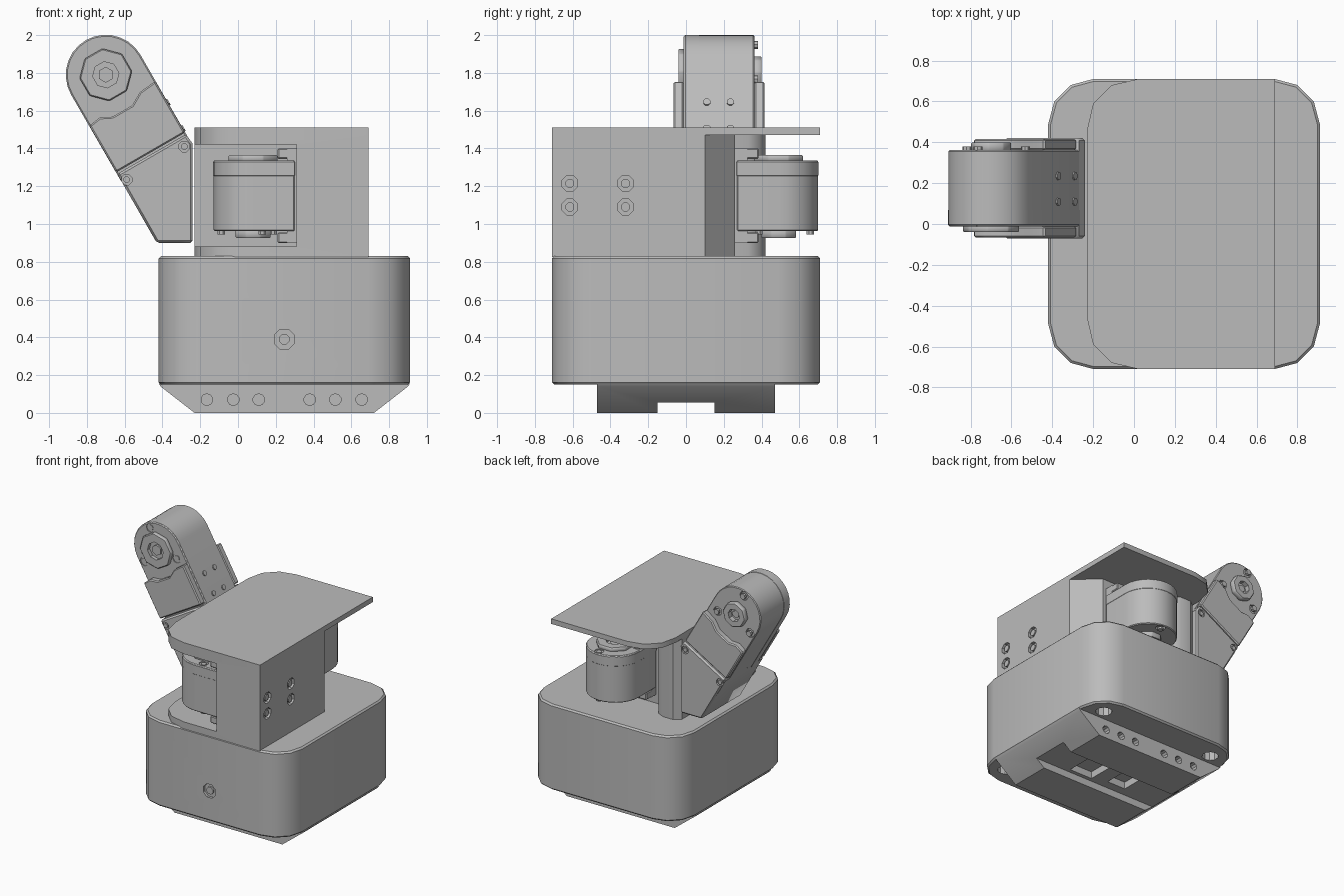
import bpy, bmesh, math
from mathutils import Matrix, Vector

if "Cube" in bpy.data.objects:
    bpy.data.objects.remove(bpy.data.objects["Cube"], do_unlink=True)

GREY = (0.5, 0.5, 0.5, 1.0)
mat = bpy.data.materials.new("light grey plastic")
mat.use_nodes = True
mat.diffuse_color = GREY
bsdf = next(n for n in mat.node_tree.nodes if n.type == 'BSDF_PRINCIPLED')
bsdf.inputs["Base Color"].default_value = GREY

# Frames map a profile (u, v, extrusion) to world axes
AXES = {
    'X': Matrix(((0, 0, 1), (1, 0, 0), (0, 1, 0))).to_4x4(),
    'Y': Matrix(((1, 0, 0), (0, 0, 1), (0, 1, 0))).to_4x4(),
    'Z': Matrix.Identity(4),
}


def prism(name, pts, lo, hi, frame='Z'):
    m = AXES[frame] if isinstance(frame, str) else frame
    bm = bmesh.new()
    rings = [[bm.verts.new(m @ Vector((u, v, w))) for u, v in pts] for w in (lo, hi)]
    bm.faces.new(rings[0])
    bm.faces.new(rings[1])
    n = len(pts)
    for i in range(n):
        j = (i + 1) % n
        bm.faces.new((rings[0][i], rings[0][j], rings[1][j], rings[1][i]))
    bmesh.ops.recalc_face_normals(bm, faces=bm.faces)
    me = bpy.data.meshes.new(name)
    bm.to_mesh(me)
    bm.free()
    me.materials.append(mat)
    ob = bpy.data.objects.new(name, me)
    bpy.context.collection.objects.link(ob)
    return ob


def ngon(u, v, r, n=8):
    step = 2 * math.pi / n
    return [(u + r * math.cos((i + .5) * step), v + r * math.sin((i + .5) * step)) for i in range(n)]


def rect(u0, v0, u1, v1):
    return [(u0, v0), (u1, v0), (u1, v1), (u0, v1)]


def rounded(u0, v0, u1, v1, r, seg=3):
    pts = []
    for k, (cu, cv) in enumerate(((u1 - r, v1 - r), (u0 + r, v1 - r), (u0 + r, v0 + r), (u1 - r, v0 + r))):
        for i in range(seg + 1):
            a = (k + i / seg) * math.pi / 2
            pts.append((cu + r * math.cos(a), cv + r * math.sin(a)))
    return pts


def finish(ob, bevel=0, cutters=(), joined=()):
    """Bevel, join and cut an object, then shade it."""
    if bevel:
        b = ob.modifiers.new("edge", 'BEVEL')
        b.width, b.segments, b.limit_method = bevel, 1, 'ANGLE'
        b.angle_limit = math.radians(40)
    for op, tools in (('UNION', joined), ('DIFFERENCE', cutters)):
        for c in tools:
            c.hide_render = True
            m = ob.modifiers.new(c.name, 'BOOLEAN')
            m.operation, m.object, m.solver = op, c, 'EXACT'
    dg = bpy.context.evaluated_depsgraph_get()
    me = bpy.data.meshes.new_from_object(ob.evaluated_get(dg))
    ob.modifiers.clear()
    ob.data = me
    for c in (*cutters, *joined):
        bpy.data.objects.remove(c, do_unlink=True)
    bpy.ops.object.select_all(action='DESELECT')
    ob.select_set(True)
    bpy.context.view_layer.objects.active = ob
    bpy.ops.object.shade_smooth_by_angle(angle=math.radians(35))
    return ob


CX = 0.245

# Base housing with a front button recess and four foot sockets
cuts = [prism("button_cut", ngon(CX, .39, .057), -.8, -.69, 'Y')]
cuts += [prism("socket_cut", ngon(CX + sx * .5, sy * .55, .06, 10), .1, .25)
         for sx in (-1, 1) for sy in (-1, 1)]
finish(prism("base_housing", rounded(-.42, -.71, .91, .71, .22), .15, .83), .012, cuts)
finish(prism("front_button", ngon(CX, .39, .03), -.705, -.68, 'Y'))

# Tapered foot with a channel underneath and holes along both long sides
cuts = [prism("channel_cut", rect(-.15, -.1, .15, .055), -1, 1.2, 'X'),
        prism("recess_cut", rect(.02, -.08, .18, .08), -.1, .11),
        prism("recess_cut", rect(.3, -.12, .5, .12), -.1, .11)]
for dx in (.135, .27, .41):
    for s in (-1, 1):
        for y in (-.47, .47):
            cuts.append(prism("hole_cut", ngon(CX + s * dx, .07, .031, 10), y - .05, y + .05, 'Y'))
foot = [(-.42, .155), (-.41, .14), (-.23, .005), (.72, .005), (.90, .14), (.91, .155)]
foot = [(u, 0 if v < .01 else v) for u, v in foot]
finish(prism("foot", foot, -.47, .47, 'Y'), 0, cuts)

# Upper housing: notched block joined with the overhanging top plate
corner = [(-.23, -.46), (-.20, -.59), (-.11, -.68), (.02, -.71)]
block = corner + [(.69, -.71), (.69, .10), (.51, .26), (-.23, .26)]
plate = corner + [(.69, -.71), (.69, .71)] + [(u, -v) for u, v in reversed(corner)]
cuts = [prism("pocket_cut", rect(-.4, -.9, .31, -.14), .88, 1.42)]
bolts = [(y, z) for y in (-.615, -.32) for z in (1.09, 1.215)]
cuts += [prism("bolt_cut", ngon(y, z, .045), .665, .8, 'X') for y, z in bolts]
finish(prism("upper_housing", block, .825, 1.49), 0, cuts,
       [prism("top_plate", plate, 1.47, 1.51)])
for y, z in bolts:
    finish(prism("side_bolt", ngon(y, z, .025), .64, .685, 'X'))

# Rear column beside the arm
column = [(-.23, .1), (.01, .1), (.01, .33), (-.03, .39), (-.09, .42), (-.18, .42), (-.23, .38)]
finish(prism("rear_column", column, .825, 1.48))


R = .21


def servo(name, origin, along, axis, length):
    """Round-ended motor with shaft discs on both sides; 'along' leads to its square end."""
    x, z = Vector(along).normalized(), Vector(axis).normalized()
    f = Matrix((x, z.cross(x), z)).transposed().to_4x4()
    f.translation = origin
    arc = [math.pi / 2 + math.pi * i / 14 for i in range(15)]
    body = [(R * math.cos(a), R * math.sin(a)) for a in arc] + [(length, -R), (length, R)]
    ears = [(.17 * math.cos(a), .17 * math.sin(a)) for a in (.9, 3.0, 5.0)]
    cuts = [prism("ear_cut", ngon(u, v, .036), s * .2 - .035, s * .2 + .035, f)
            for u, v in ears for s in (-1, 1)]
    finish(prism(name + "_body", body, -.187, .187, f), .006, cuts)
    for u, v in ears:
        for s in (-1, 1):
            finish(prism(name + "_screw", ngon(u, v, .022), s * .185 - .02, s * .185, f))
    for s, r, h in ((1, .14, .215), (-1, .10, .225)):
        lo, hi = sorted((s * .18, s * h))
        hub = prism("hub_cut", ngon(0, 0, r * .5), s * .2 - .05, s * .2 + .05, f)
        finish(prism(name + "_disc", ngon(0, 0, r), lo, hi, f), .006, [hub])
        lo, hi = sorted((s * .14, s * .2))
        finish(prism(name + "_shaft", ngon(0, 0, r * .3, 6), lo, hi, f))
    # Seam ring around the body
    rim = [(u * 1.008, v * 1.008) for u, v in body]
    finish(prism(name + "_band", rim, .105, .18, f), .002)


def flat_bracket(name, lo, hi, axis, a, b):
    """U-shaped mount behind a motor with short tabs above and below it."""
    finish(prism(name + "_web", rect(lo, .9, hi, 1.4), a, b, axis))
    for z in (.9, 1.345):
        reach = (lo - .05, hi) if axis == 'Y' else (lo, hi + .06)
        finish(prism(name + "_tab", rect(reach[0], z, reach[1], z + .055), a, b, axis), .006)


# Side motor in the front pocket and rear motor under the plate
servo("front_motor", (.08, -.45, 1.15), (1, 0, 0), (0, 0, 1), .22)
flat_bracket("front_motor_bracket", .26, .32, 'Y', -.65, -.25)
servo("rear_motor", (.28, .49, 1.15), (0, -1, 0), (0, 0, 1), .22)
flat_bracket("rear_motor_bracket", .25, .325, 'X', .08, .48)

# Raised arm: motor leaning away from the housing
HUB = Vector((-.70, 1.79))
DOWN, SIDE = Vector((.5, -.866)), Vector((.866, .5))


def arm(t, s):
    p = HUB + DOWN * t + SIDE * s
    return (p.x, p.y)


servo("arm_motor", (HUB.x, .175, HUB.y), (.5, 0, -.866), (0, -1, 0), .52)

# Arm bracket: solid wedge at the root, cheek plates on both sides of the motor
wedge = [arm(.485, -R), (-.43, .9), (-.24, .9), (-.24, 1.425), arm(.485, R)]
screws = [(-.285, 1.41), (-.59, 1.235)]
cuts = [prism("screw_cut", ngon(u, v, .03), y - .015, y + .015, 'Y')
        for u, v in screws for y in (-.07, .42)]
finish(prism("arm_bracket", wedge, -.07, .42, 'Y'), .012, cuts)
for u, v in screws:
    finish(prism("bracket_screw", ngon(u, v, .018), -.068, .418, 'Y'))
cheek = [arm(.475, -R), arm(.475, R), arm(.16, R), arm(.17, .11), arm(.21, .04),
         arm(.21, -.08), arm(.18, -.14), arm(.19, -R)]
for y in (-.066, .362):
    finish(prism("arm_cheek", cheek, y, y + .054, 'Y'), .008)

# Small bolts on the upper face of the arm
side_frame = Matrix(((.5, 0, .866), (0, 1, 0), (-.866, 0, .5))).to_4x4()
side_frame.translation = (HUB.x, 0, HUB.y)
for y in (.11, .235):
    for t in (.29, .45):
        finish(prism("arm_bolt", ngon(t, y, .02), R - .02, R + .008, side_frame))
